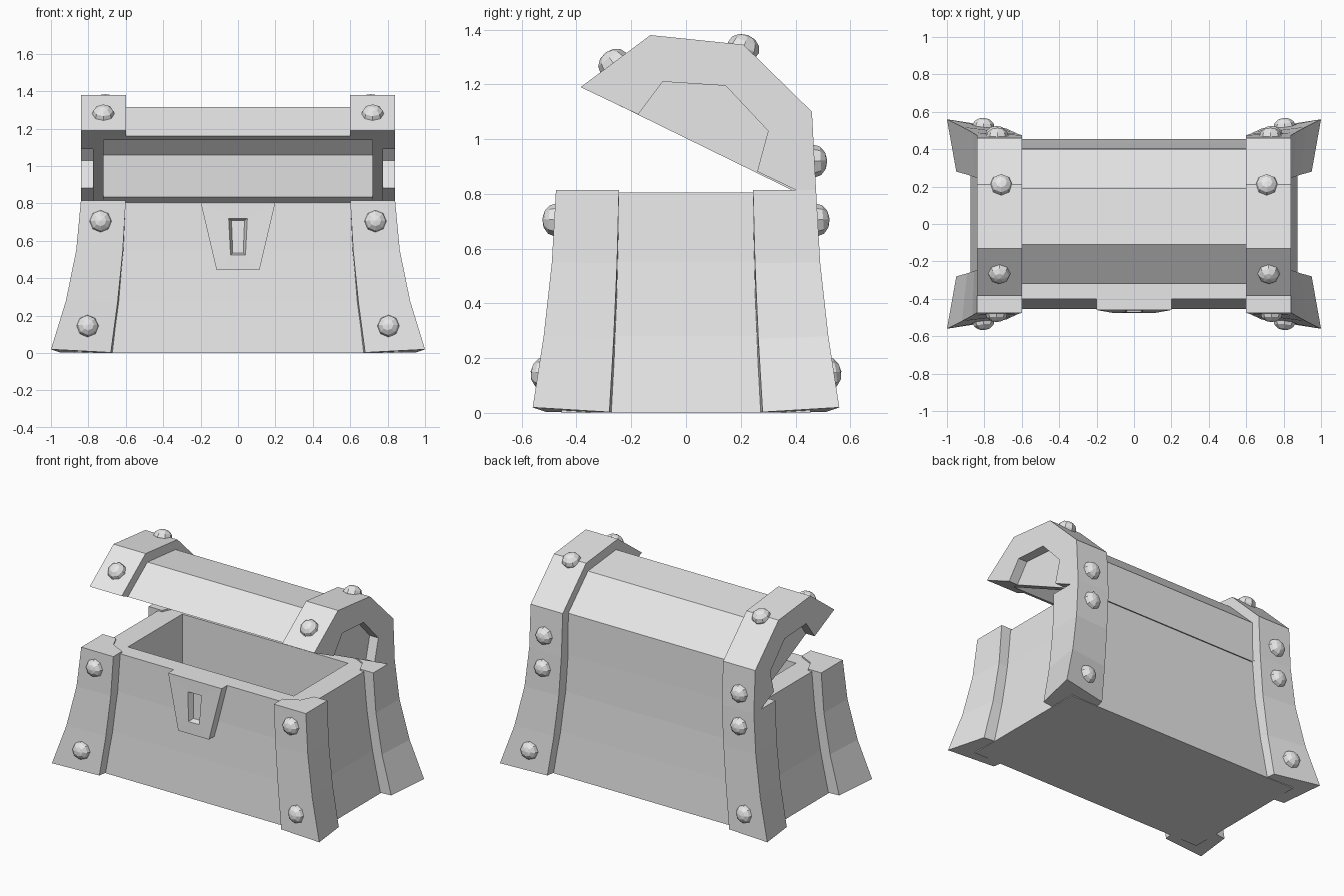
import bpy
import bmesh
from mathutils import Vector

default_cube = bpy.data.objects.get("Cube")
if default_cube:
    bpy.data.objects.remove(default_cube, do_unlink=True)

# The single flat colour
grey = bpy.data.materials.new("plain grey")
grey.use_nodes = True
grey.diffuse_color = (0.8, 0.8, 0.8, 1)
grey.node_tree.nodes["Principled BSDF"].inputs["Base Color"].default_value = grey.diffuse_color


def finish(name, bm, mirror=""):
    """Turn a bmesh into an object, mirrored over the named axes."""
    bmesh.ops.recalc_face_normals(bm, faces=bm.faces)
    mesh = bpy.data.meshes.new(name)
    bm.to_mesh(mesh)
    bm.free()
    mesh.materials.append(grey)
    obj = bpy.data.objects.new(name, mesh)
    bpy.context.collection.objects.link(obj)
    if mirror:
        mod = obj.modifiers.new("Mirror", "MIRROR")
        mod.use_axis = [axis in mirror for axis in "xyz"]
        mod.use_mirror_merge = False
    return obj


def loft(name, loops, mirror=""):
    """Skin matching point loops with quads and cap both ends."""
    bm = bmesh.new()
    rings = [[bm.verts.new(p) for p in loop] for loop in loops]
    for a, b in zip(rings, rings[1:]):
        for i in range(len(a)):
            j = (i + 1) % len(a)
            bm.faces.new((a[i], a[j], b[j], b[i]))
    bm.faces.new(rings[0])
    bm.faces.new(rings[-1])
    return finish(name, bm, mirror)


def prism(name, section, x0, x1, mirror=""):
    """Extrude a (y, z) section along x."""
    return loft(name, [[(x, y, z) for y, z in section] for x in (x0, x1)], mirror)


def rect(x, y, z):
    return [(-x, -y, z), (x, -y, z), (x, y, z), (-x, y, z)]


def trapezoid(top, bottom, z_top, z_bottom, y_top, y_bottom):
    return [(-top, y_top, z_top), (top, y_top, z_top),
            (bottom, y_bottom, z_bottom), (-bottom, y_bottom, z_bottom)]


# Hollow body: flared outside, then down into the cavity
loft("chest_body", [
    rect(0.875, 0.455, 0), rect(0.825, 0.43, 0.28), rect(0.79, 0.41, 0.55),
    rect(0.77, 0.40, 0.805), rect(0.62, 0.29, 0.805), rect(0.62, 0.29, 0.1)])


# Flared L-shaped corner posts
def post_loop(x, y, z, flare):
    """flare runs from 0 at the top to 1 at the foot."""
    side_y, front_x = 0.245 + 0.035 * flare, 0.6 + 0.08 * flare
    low = z - 0.017 * flare
    return [(x, y, z),
            (front_x, y - 0.05 * flare, low),
            (front_x - 0.02 * flare, 0.38, low),
            (0.7, 0.33, low),
            (0.74, side_y - 0.02 * flare, low),
            (x - 0.05 * flare, side_y, low)]


loft("corner_posts", [
    post_loop(1.0, 0.56, 0.02, 1), post_loop(0.92, 0.52, 0.28, 0.55),
    post_loop(0.865, 0.49, 0.55, 0.2), post_loop(0.84, 0.475, 0.815, 0)], "xy")

# Lock plate with a sunken keyhole
loft("lock_plate", [
    trapezoid(0.2, 0.115, 0.806, 0.445, -0.38, -0.38),
    trapezoid(0.2, 0.115, 0.806, 0.445, -0.46, -0.475),
    trapezoid(0.05, 0.04, 0.72, 0.525, -0.463, -0.472),
    trapezoid(0.035, 0.028, 0.71, 0.535, -0.425, -0.435)])

# Lid sections, in the open position
strap = [(-0.385, 1.19), (-0.13, 1.38), (0.21, 1.345),
         (0.46, 1.10), (0.475, 0.815), (0.40, 0.815)]
shell = [(-0.32, 1.16), (-0.11, 1.315), (0.19, 1.285),
         (0.40, 1.08), (0.405, 0.805)]
hollow = [(-0.275, 1.138), (-0.09, 1.26), (0.16, 1.235),
          (0.34, 1.06), (0.36, 0.835)]
recess = [(-0.175, 1.09), (-0.085, 1.21), (0.145, 1.195),
          (0.30, 1.03), (0.26, 0.882)]

prism("lid_shell", shell + hollow[::-1], -0.72, 0.72)
prism("lid_end_walls", shell, 0.72, 0.775, "x")
prism("lid_straps", strap[:5] + shell[::-1], 0.6, 0.775, "x")
prism("lid_end_arches", strap + recess[::-1], 0.775, 0.84, "x")


# Faceted rivets, pole pointing out of the surface
def rivets(name, spots):
    bm = bmesh.new()
    for centre, normal in spots:
        ball = bmesh.ops.create_uvsphere(bm, u_segments=8, v_segments=6, radius=0.06)
        turn = Vector(normal).to_track_quat("Z", "Y")
        for v in ball["verts"]:
            v.co.z *= 0.8
            v.co = turn @ v.co + Vector(centre)
    finish(name, bm, "x")


post_spots = []
for side in (-1, 1):
    post_spots.append(((0.735, side * 0.477, 0.705), (0, side, 0.07)))
    post_spots.append(((0.805, side * 0.52, 0.145), (-0.1, side, 0.15)))
rivets("post_rivets", post_spots)
rivets("lid_rivets", [
    ((0.72, -0.265, 1.278), (0, -0.6, 0.8)),
    ((0.71, 0.21, 1.335), (0, 0.35, 0.94)),
    ((0.73, 0.468, 0.92), (0, 1, 0.05))])
